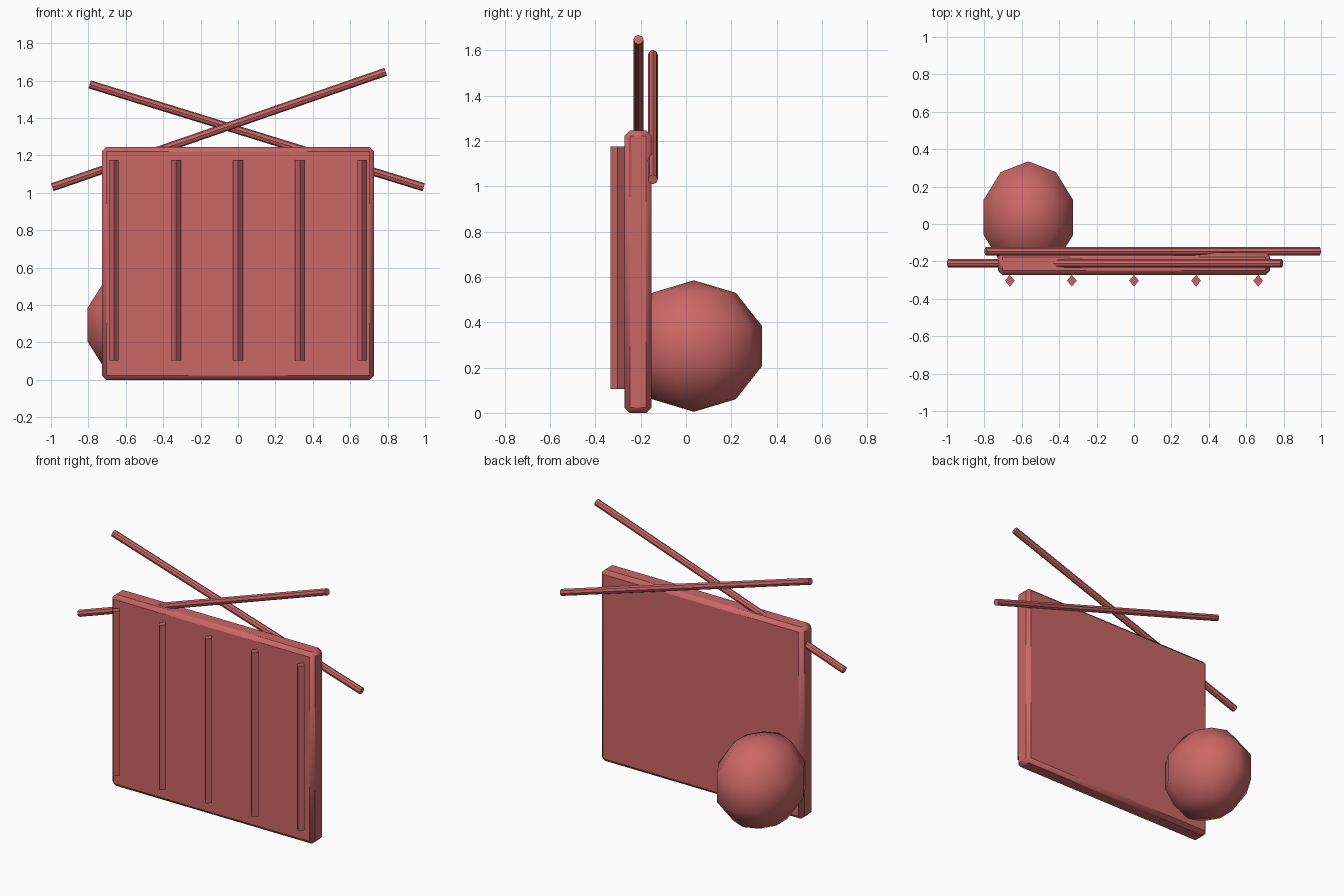
import bpy
import math
from mathutils import Vector

cube = bpy.data.objects.get("Cube")
if cube:
    bpy.data.objects.remove(cube, do_unlink=True)

red = bpy.data.materials.new("dusty_red")
red.use_nodes = True
red.diffuse_color = (0.60, 0.135, 0.135, 1)
red.node_tree.nodes["Principled BSDF"].inputs["Base Color"].default_value = red.diffuse_color


def finish(name, scale=None, angle=30):
    """Name, scale, colour and shade the active object."""
    ob = bpy.context.object
    ob.name = name
    if scale:
        ob.scale = scale
        bpy.ops.object.transform_apply(location=False, rotation=False, scale=True)
    ob.data.materials.append(red)
    bpy.ops.object.shade_smooth_by_angle(angle=math.radians(angle))
    return ob


def pole(name, start, end, radius=0.022):
    """Eight-sided rod between two points."""
    a, b = Vector(start), Vector(end)
    bpy.ops.mesh.primitive_cylinder_add(vertices=8, radius=radius, depth=(b - a).length,
                                        location=(a + b) / 2)
    ob = finish(name)
    ob.rotation_euler = (0, math.atan2(b.x - a.x, b.z - a.z), 0)


# Upright board with chamfered edges
bpy.ops.mesh.primitive_cube_add(size=1, location=(0, -0.212, 0.623))
board = finish("board", (1.456, 0.12, 1.246), angle=50)
bevel = board.modifiers.new("chamfer", "BEVEL")
bevel.width = 0.024
bevel.segments = 1

# Diamond-section slats standing just off the front
for i in range(5):
    bpy.ops.mesh.primitive_cylinder_add(vertices=4, radius=1, depth=1,
                                        location=(0.332 * (i - 2), -0.303, 0.64))
    finish("slat_%d" % (i + 1), (0.026, 0.031, 1.07))

# Crossed poles: one runs through the board, one along its back
pole("inner_pole", (-0.993, -0.21, 1.03), (0.79, -0.21, 1.647))
pole("rear_pole", (-0.793, -0.146, 1.58), (0.993, -0.146, 1.03))

# Coarse ball behind the lower right corner
bpy.ops.mesh.primitive_uv_sphere_add(segments=10, ring_count=5, radius=1,
                                     location=(-0.565, 0.035, 0.295))
finish("ball", (0.265, 0.315, 0.29), angle=60)
